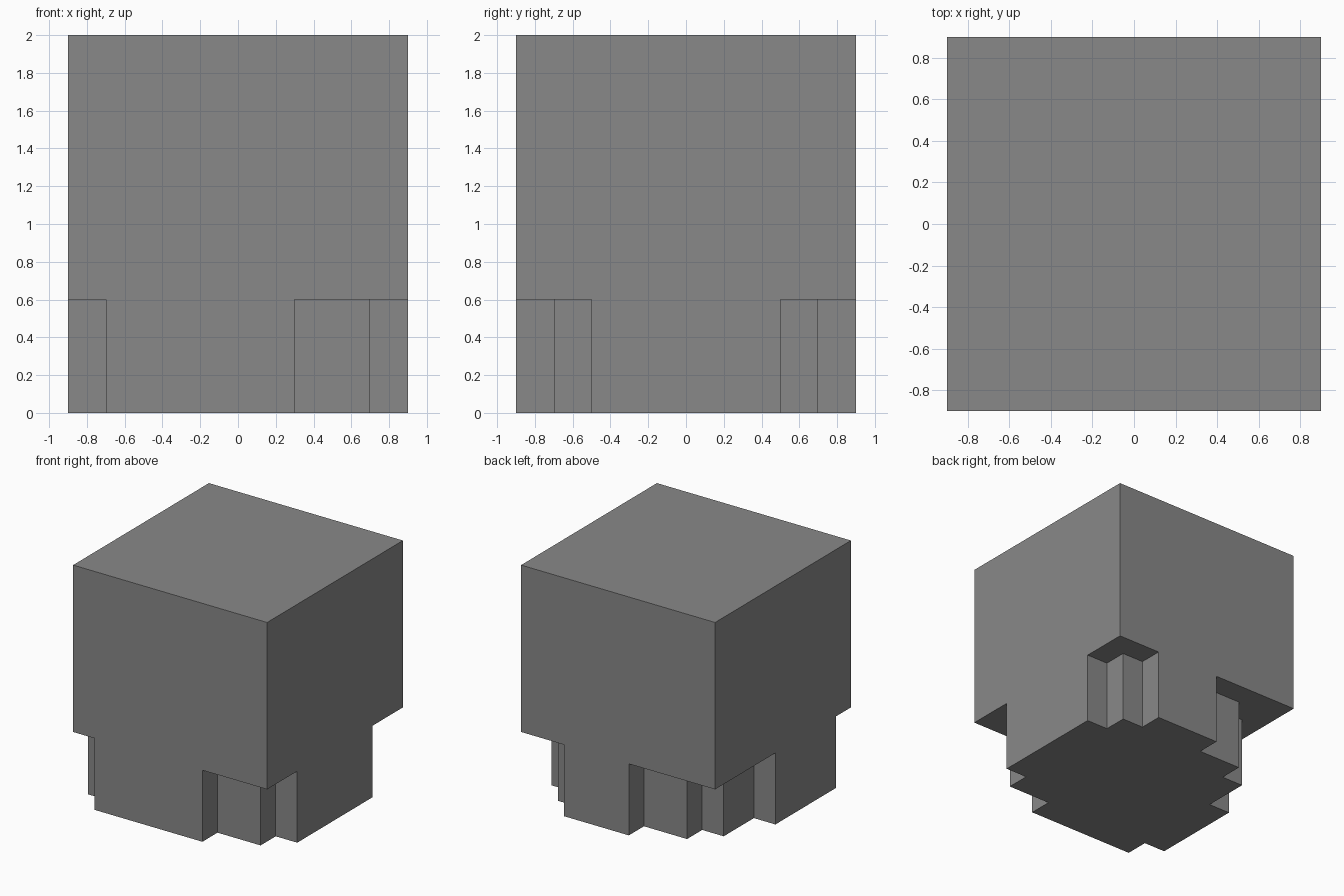
import bpy, bmesh

if "Cube" in bpy.data.objects:
    bpy.data.objects.remove(bpy.data.objects["Cube"])

R, LEDGE, TOP = 0.9, 0.6, 2.0

# Stepped notches cut into the lower corners, counterclockwise:
# (outer corner, path of the notch wall)
notches = [
    ((-R, -R), [(-R, -.7), (-.7, -.7), (-.7, -R)]),
    ((R, -R), [(.3, -R), (.3, -.7), (.7, -.7), (.7, -.5), (R, -.5)]),
    ((R, R), [(R, .5), (.7, .5), (.7, .7), (.5, .7), (.5, R)]),
    ((-R, R), [(-.1, R), (-.1, .7), (-.5, .7), (-.5, .5),
               (-.7, .5), (-.7, .1), (-R, .1)]),
]

bm = bmesh.new()
cache = {}


def vert(p, z):
    key = (p[0], p[1], z)
    if key not in cache:
        cache[key] = bm.verts.new(key)
    return cache[key]


def face(*points):
    bm.faces.new([vert(p, z) for p, z in points])


# Top and stepped underside
face(*[(corner, TOP) for corner, _ in notches])
face(*[(p, 0) for _, path in reversed(notches) for p in reversed(path)])

for i, (corner, path) in enumerate(notches):
    # Notch ceiling and walls
    face(*[(p, LEDGE) for p in path], (corner, LEDGE))
    for a, b in zip(path, path[1:]):
        face((a, 0), (b, 0), (b, LEDGE), (a, LEDGE))
    # Outer side from this corner to the next
    nxt, nxt_path = notches[(i + 1) % len(notches)]
    a, b = path[-1], nxt_path[0]
    face((corner, LEDGE), (a, LEDGE), (a, 0), (b, 0), (b, LEDGE),
         (nxt, LEDGE), (nxt, TOP), (corner, TOP))

bmesh.ops.recalc_face_normals(bm, faces=bm.faces)
mesh = bpy.data.meshes.new("notched_block")
bm.to_mesh(mesh)
bm.free()

# Plain grey
grey = bpy.data.materials.new("grey")
grey.use_nodes = True
colour = (0.25, 0.25, 0.25, 1)
grey.diffuse_color = colour
grey.node_tree.nodes["Principled BSDF"].inputs["Base Color"].default_value = colour
mesh.materials.append(grey)

block = bpy.data.objects.new("notched_block", mesh)
bpy.context.collection.objects.link(block)
